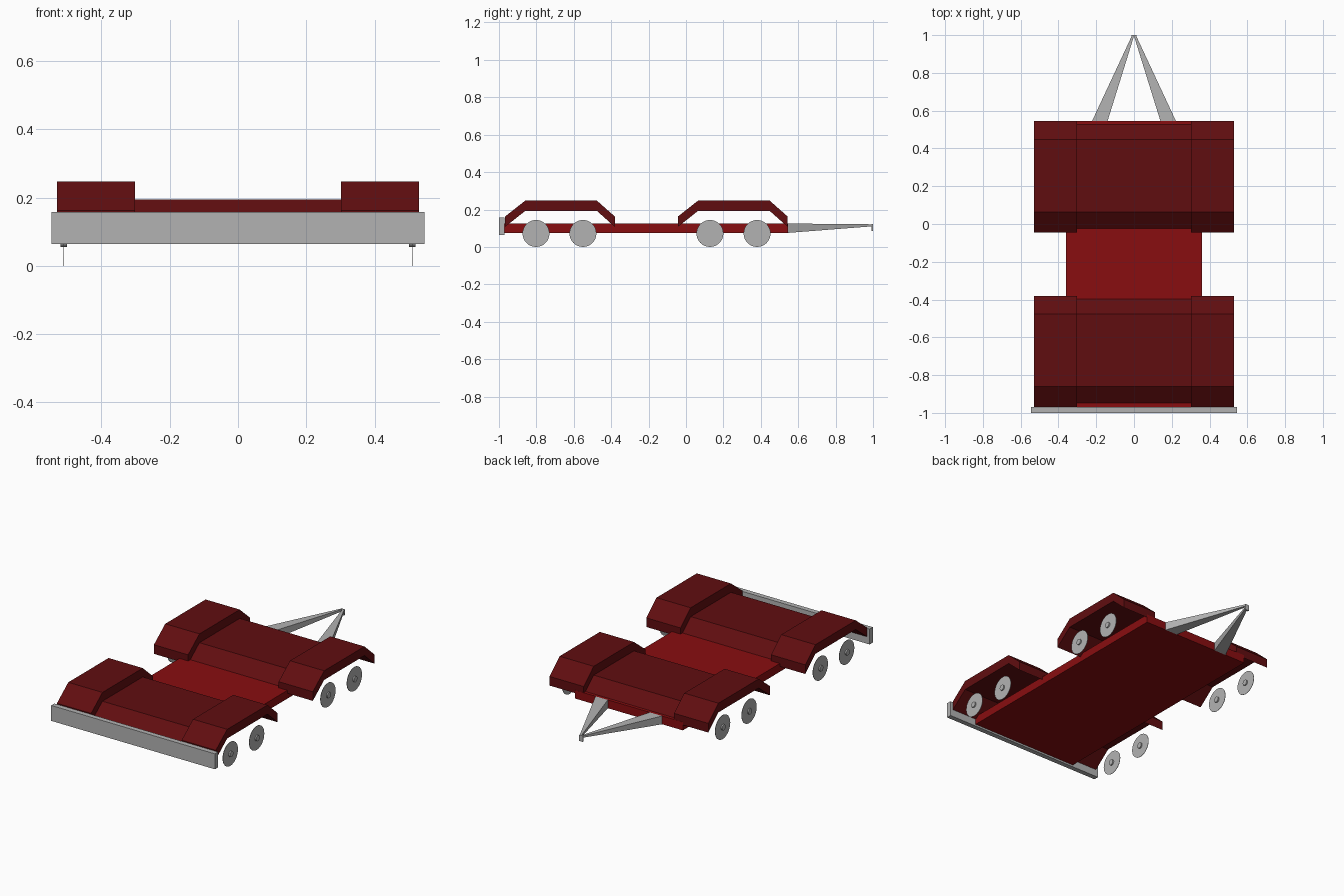
import bpy, bmesh, math
from mathutils import Matrix

if "Cube" in bpy.data.objects:
    bpy.data.objects.remove(bpy.data.objects["Cube"])


def material(name, rgb):
    m = bpy.data.materials.new(name)
    m.diffuse_color = (*rgb, 1)
    m.use_nodes = True
    m.node_tree.nodes["Principled BSDF"].inputs["Base Color"].default_value = m.diffuse_color
    return m


RED = material("bed red", (0.25, 0.004, 0.005))
DARK = material("fender dark red", (0.118, 0.004, 0.005))
GREY = material("light grey", (0.45, 0.45, 0.45))


def finish(name, bm, mat):
    bmesh.ops.recalc_face_normals(bm, faces=bm.faces)
    me = bpy.data.meshes.new(name)
    bm.to_mesh(me)
    bm.free()
    me.materials.append(mat)
    ob = bpy.data.objects.new(name, me)
    bpy.context.collection.objects.link(ob)
    return ob


def loft(name, a, b, mat):
    """Solid between two matching outlines."""
    bm = bmesh.new()
    va = [bm.verts.new(p) for p in a]
    vb = [bm.verts.new(p) for p in b]
    n = len(a)
    for i in range(n):
        j = (i + 1) % n
        bm.faces.new((va[i], va[j], vb[j], vb[i]))
    bm.faces.new(va)
    bm.faces.new(vb)
    return finish(name, bm, mat)


def box(name, x0, x1, y0, y1, z0, z1, mat):
    def ring(z):
        return [(x0, y0, z), (x1, y0, z), (x1, y1, z), (x0, y1, z)]
    return loft(name, ring(z0), ring(z1), mat)


def arch(name, x0, x1, dy, thick, mat):
    """Bent band following the wheel arch line, extruded across x."""
    line = [(-0.968, 0.107), (-0.86, 0.192), (-0.476, 0.192), (-0.38, 0.107)]
    prof = line + [(y, z + thick) for y, z in reversed(line)]
    return loft(name, [(x0, y + dy, z) for y, z in prof],
                [(x1, y + dy, z) for y, z in prof], mat)


def disc(name, x, y, z, r, depth, mat):
    bm = bmesh.new()
    m = Matrix.Translation((x, y, z)) @ Matrix.Rotation(math.pi / 2, 4, 'Y')
    bmesh.ops.create_cone(bm, cap_ends=True, segments=32, radius1=r,
                          radius2=r, depth=depth, matrix=m)
    ob = finish(name, bm, mat)
    for p in ob.data.polygons:
        p.use_smooth = len(p.vertices) == 4
    for e in ob.data.edges:
        a, b = (ob.data.vertices[i].co for i in e.vertices)
        e.use_edge_sharp = abs(a.x - b.x) < 1e-5
    return ob


# flat bed and rear bumper
box("bed", -0.36, 0.36, -0.97, 0.545, 0.075, 0.125, RED)
box("bumper", -0.546, 0.546, -1.0, -0.97, 0.064, 0.157, GREY)

# two axle groups: raised fenders joined by a thin bent deck sheet
for dy, end in ((0.0, "rear"), (0.924, "front")):
    arch(end + "_deck_sheet", -0.302, 0.302, dy, 0.002, DARK)
    for s, side in ((-1, "left"), (1, "right")):
        arch(f"{end}_fender_{side}", s * 0.302, s * 0.53, dy, 0.055, DARK)

# wheels: thin discs with small hubs
for i, y in enumerate((-0.802, -0.551, 0.128, 0.38)):
    for s, side in ((-1, "left"), (1, "right")):
        disc(f"wheel_{side}_{i}", s * 0.51, y, 0.072, 0.072, 0.002, GREY)
        disc(f"hub_{side}_{i}", s * 0.51, y, 0.072, 0.017, 0.018, GREY)

# tapered towing bars meeting at a small hitch plate
for s, side in ((-1, "left"), (1, "right")):
    base = [(s * 0.14, 0.545, 0.075), (s * 0.222, 0.545, 0.075),
            (s * 0.222, 0.545, 0.125), (s * 0.14, 0.545, 0.125)]
    tip = [(s * 0.0, 0.995, 0.11), (s * 0.012, 0.995, 0.11),
           (s * 0.012, 0.995, 0.121), (s * 0.0, 0.995, 0.121)]
    loft("tow_bar_" + side, base, tip, GREY)
box("hitch_plate", -0.012, 0.012, 0.992, 1.0, 0.086, 0.122, GREY)
